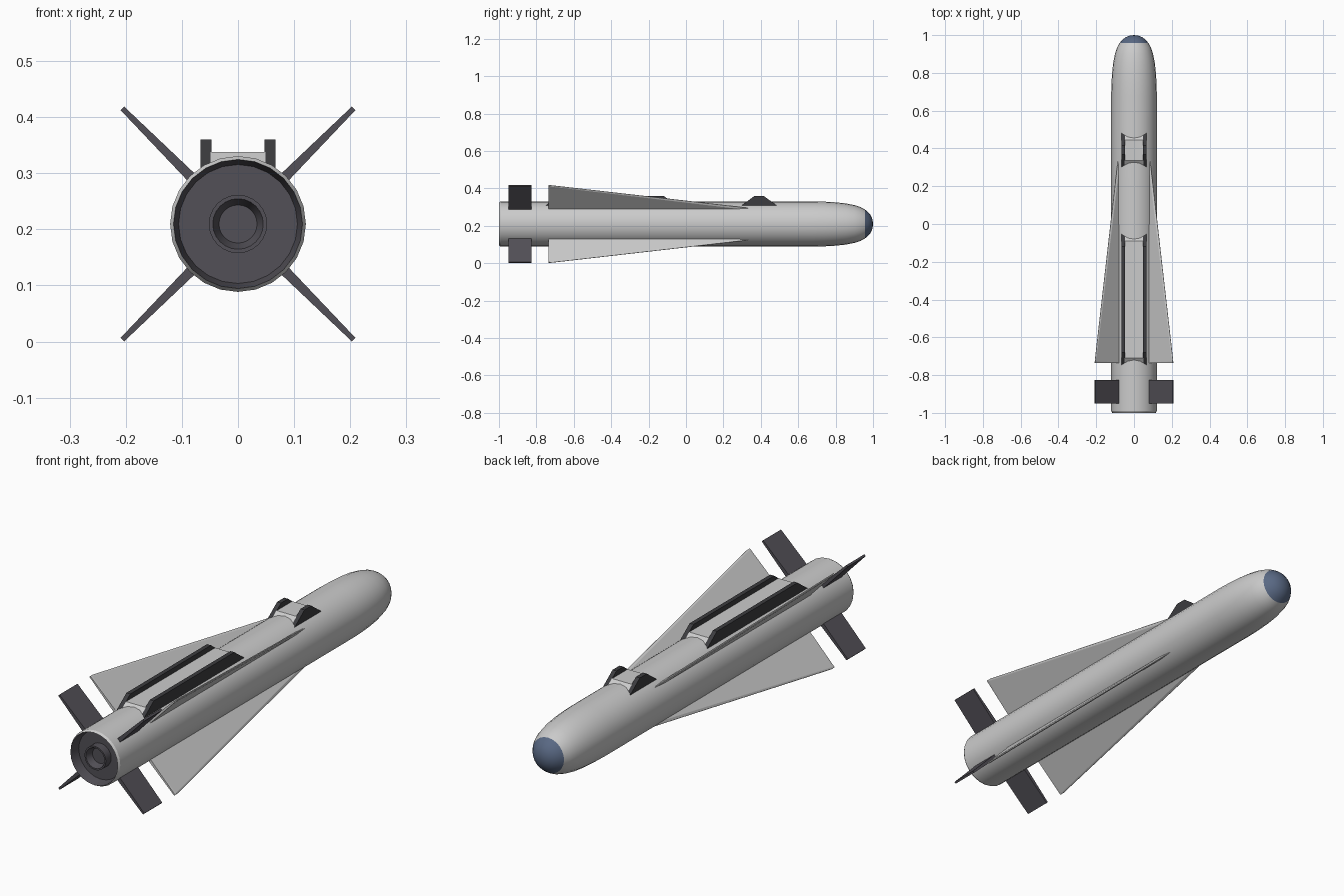
import bpy, bmesh, math
from mathutils import Matrix, Vector

if "Cube" in bpy.data.objects:
    bpy.data.objects.remove(bpy.data.objects["Cube"])

ZC = 0.2095   # body axis height
N = 24        # body sides


def material(name, rgb):
    m = bpy.data.materials.new(name)
    m.diffuse_color = (*rgb, 1)
    m.use_nodes = True
    m.node_tree.nodes["Principled BSDF"].inputs["Base Color"].default_value = m.diffuse_color
    return m


DARK = material("dark_grey", (0.085, 0.08, 0.095))
BLACK = material("rail_grey", (0.045, 0.045, 0.05))
BLUE = material("seeker_blue", (0.1, 0.14, 0.23))


def finish(name, bm, mat=None, smooth=False):
    me = bpy.data.meshes.new(name)
    bm.to_mesh(me)
    bm.free()
    ob = bpy.data.objects.new(name, me)
    bpy.context.collection.objects.link(ob)
    if mat:
        me.materials.append(mat)
    if smooth:
        bpy.ops.object.select_all(action='DESELECT')
        ob.select_set(True)
        bpy.context.view_layer.objects.active = ob
        bpy.ops.object.shade_smooth_by_angle(angle=math.radians(30))
    return ob


def lathe(name, profile, mat=None):
    """Revolve (radius, y) points about the body axis."""
    bm = bmesh.new()
    rings = []
    for r, y in profile:
        if r == 0:
            rings.append([bm.verts.new((0, y, ZC))] * N)
        else:
            rings.append([bm.verts.new((r * math.cos(2 * math.pi * i / N), y,
                                        ZC + r * math.sin(2 * math.pi * i / N)))
                          for i in range(N)])
    for a, b in zip(rings, rings[1:]):
        for i in range(N):
            k = (i + 1) % N
            bm.faces.new(list(dict.fromkeys((a[i], b[i], b[k], a[k]))))
    return finish(name, bm, mat, True)


def blade(name, points, angle, mat=None):
    """Convex plate from (radius, y, half thickness) points, turned about the axis."""
    bm = bmesh.new()
    for r, y, t in points:
        for s in (-1, 1):
            bm.verts.new((r, y, s * t))
    bmesh.ops.convex_hull(bm, input=bm.verts[:])
    bmesh.ops.dissolve_limit(bm, angle_limit=0.002, verts=bm.verts[:], edges=bm.edges[:])
    bmesh.ops.recalc_face_normals(bm, faces=bm.faces[:])
    bm.transform(Matrix.Translation((0, 0, ZC)) @ Matrix.Rotation(angle, 4, 'Y'))
    return finish(name, bm, mat)


def ramped_block(name, y0, y1, top, x0, x1, mat=None):
    """Block with sloped ends; y0 and y1 are its ends at the body surface."""
    base, ref, run = 0.30, 0.312, 1.35
    up, down = (top - ref) * run, (ref - base) * run
    prof = [(y0 - down, base), (y1 + down, base), (y1 - up, top), (y0 + up, top)]
    bm = bmesh.new()
    f = bm.faces.new([bm.verts.new((x0, y, z)) for y, z in prof])
    ext = bmesh.ops.extrude_face_region(bm, geom=[f])
    bmesh.ops.translate(bm, vec=Vector((x1 - x0, 0, 0)),
                        verts=[v for v in ext["geom"] if isinstance(v, bmesh.types.BMVert)])
    bmesh.ops.recalc_face_normals(bm, faces=bm.faces[:])
    return finish(name, bm, mat)


# Body tube with chamfered rear rim and rounded nose
lathe("body", [(0.115, -1.0), (0.121, -0.99), (0.121, 0.2), (0.121, 0.68), (0.1195, 0.74),
               (0.116, 0.80), (0.110, 0.855), (0.101, 0.90), (0.090, 0.934), (0.077, 0.957)])

# Seeker window
lathe("seeker_dome", [(0.077, 0.957), (0.064, 0.973), (0.046, 0.988), (0.024, 0.997), (0, 1.0)], BLUE)

# Rear recess and nozzle
lathe("rear_recess", [(0, -0.955), (0.106, -0.955), (0.115, -1.0)], DARK)
lathe("nozzle", [(0, -0.962), (0.034, -0.962), (0.045, -0.992), (0.052, -0.992), (0.052, -0.95)], DARK)

# Four delta wings and four rectangular tail fins
for k in range(4):
    a = math.radians(45 + 90 * k)
    blade(f"wing_{k + 1}", [(0.10, -0.735, 0.007), (0.10, 0.40, 0.006), (0.10, 0.47, 0.001),
                            (0.2915, -0.715, 0.001), (0.286, -0.725, 0.004),
                            (0.2915, -0.735, 0.003)], a)
    blade(f"tail_fin_{k + 1}", [(0.10, -0.95, 0.0095), (0.10, -0.825, 0.0095),
                                (0.2915, -0.825, 0.0045), (0.2915, -0.95, 0.0045)], a, DARK)

# Mounting rails on top, with a low saddle between each pair
for label, y0, y1 in (("front", 0.302, 0.48), ("rear", -0.745, -0.055)):
    ramped_block(f"{label}_saddle", y0, y1, 0.338, -0.049, 0.049)
    for side, x in (("left", -0.057), ("right", 0.057)):
        ramped_block(f"{label}_rail_{side}", y0, y1, 0.36, x - 0.0095, x + 0.0095, BLACK)
